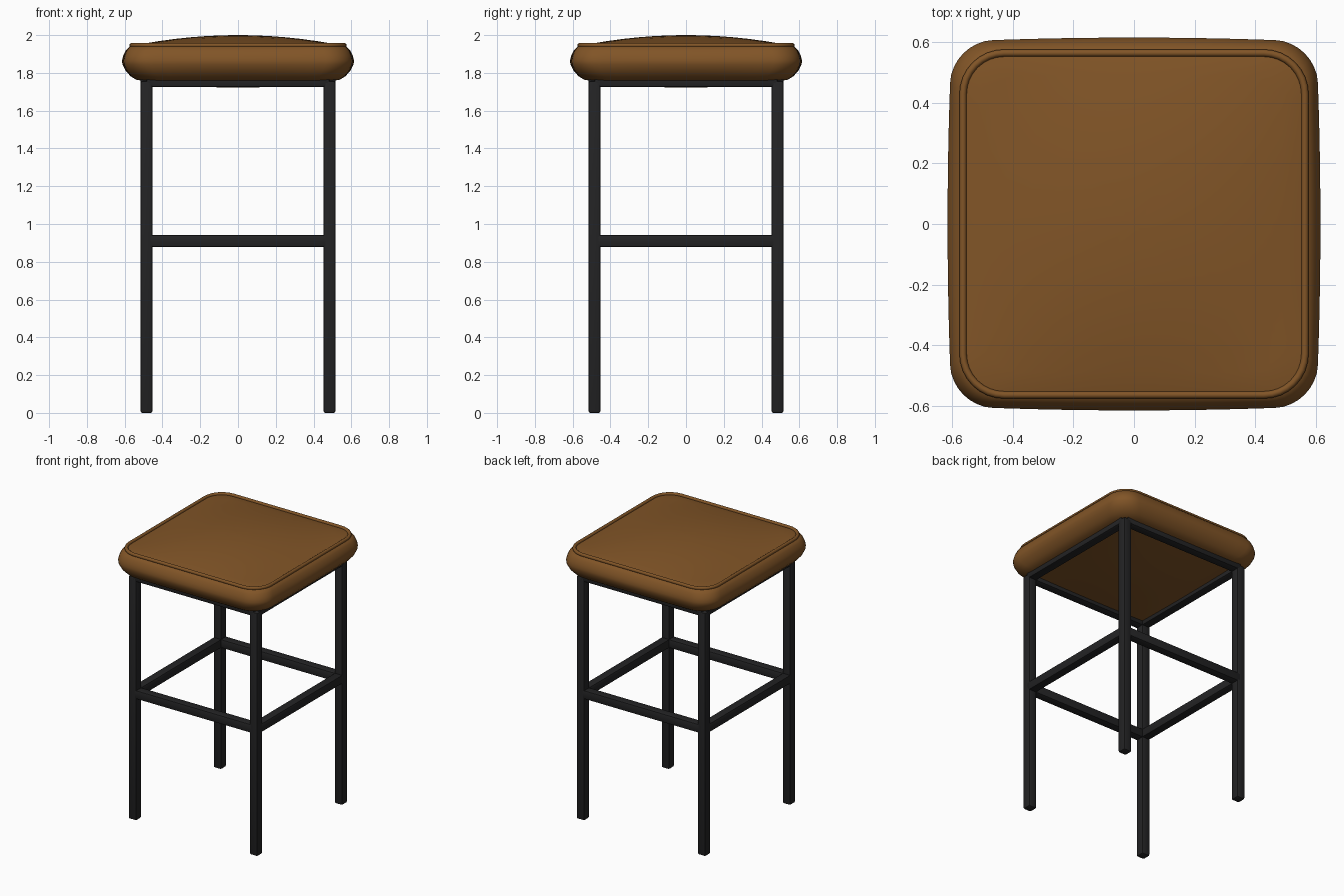
import bpy, bmesh, math

if "Cube" in bpy.data.objects:
    bpy.data.objects.remove(bpy.data.objects["Cube"])


def material(name, rgb):
    m = bpy.data.materials.new(name)
    m.diffuse_color = (*rgb, 1)
    m.use_nodes = True
    m.node_tree.nodes["Principled BSDF"].inputs["Base Color"].default_value = m.diffuse_color
    return m


LEATHER = material("brown leather", (0.22, 0.09, 0.02))
METAL = material("black metal", (0.017, 0.017, 0.018))


def finish(name, bm, mat, angle=40):
    bmesh.ops.recalc_face_normals(bm, faces=bm.faces)
    me = bpy.data.meshes.new(name)
    bm.to_mesh(me)
    bm.free()
    me.materials.append(mat)
    ob = bpy.data.objects.new(name, me)
    bpy.context.collection.objects.link(ob)
    bpy.ops.object.select_all(action='DESELECT')
    ob.select_set(True)
    bpy.context.view_layer.objects.active = ob
    bpy.ops.object.shade_smooth_by_angle(angle=math.radians(angle))
    return ob


def bar(name, lo, hi, chamfer=0.01):
    bm = bmesh.new()
    bmesh.ops.create_cube(bm, size=1)
    for v in bm.verts:
        for i in range(3):
            v.co[i] = lo[i] if v.co[i] < 0 else hi[i]
    bmesh.ops.bevel(bm, geom=bm.edges[:], offset=chamfer, segments=2,
                    profile=0.5, affect='EDGES')
    return finish(name, bm, METAL, 30)


def outline(half, radius, bow=0.0, arc=8, side=12):
    """Rounded square whose sides bow gently outward."""
    pts = []
    c = half - radius
    for q in range(4):
        a0 = q * math.pi / 2
        co, si = math.cos(a0), math.sin(a0)
        local = [(half, -c + 2 * c * i / side) for i in range(side)]
        local += [(c + radius * math.cos(t), c + radius * math.sin(t))
                  for t in (math.pi / 2 * i / arc for i in range(arc))]
        for x, y in local:
            pts.append((x * co - y * si, x * si + y * co))
    return [(x + bow * (x / half) * (1 - (y / half) ** 2),
             y + bow * (y / half) * (1 - (x / half) ** 2)) for x, y in pts]


def bridge(bm, a, b):
    n = len(a)
    for i in range(n):
        bm.faces.new((a[i], a[(i + 1) % n], b[(i + 1) % n], b[i]))


# Seat cushion: domed underside, bulging sides, domed top
def dome(x, y, edge):
    return max(0, 1 - (x / edge) ** 2) * max(0, 1 - (y / edge) ** 2)


bm = bmesh.new()
rings = []
steps = [0.02, 0.15, 0.3, 0.45, 0.6, 0.75, 0.88, 1.0]
for s in steps:
    rings.append([bm.verts.new((x * s, y * s, 1.757 - 0.035 * dome(x * s, y * s, 0.5)))
                  for x, y in outline(0.5, 0.1)])
for half, z, bow in [(0.535, 1.764, 0.004), (0.562, 1.782, 0.007), (0.585, 1.812, 0.01),
                     (0.598, 1.845, 0.014), (0.6, 1.866, 0.014), (0.596, 1.89, 0.012),
                     (0.587, 1.918, 0.007), (0.573, 1.938, 0.002)]:
    rings.append([bm.verts.new((x, y, z)) for x, y in outline(half, 0.135, bow)])
for s in reversed(steps):
    rings.append([bm.verts.new((x * s, y * s, 1.943 + 0.057 * dome(x * s, y * s, 0.56)))
                  for x, y in outline(0.555, 0.13)])
for a, b in zip(rings, rings[1:]):
    bridge(bm, a, b)
bm.faces.new(rings[0][::-1])
bm.faces.new(rings[-1])
finish("seat_cushion", bm, LEATHER, 60)

# Piping cord round the top edge of the cushion
bm = bmesh.new()
cord = []
for k in range(10):
    t = 2 * math.pi * k / 10
    off = 0.012 * math.cos(t)
    cord.append([bm.verts.new((x, y, 1.946 + 0.012 * math.sin(t)))
                 for x, y in outline(0.563 + off, 0.135 + off)])
for k in range(10):
    bridge(bm, cord[k], cord[(k + 1) % 10])
finish("seat_piping", bm, LEATHER, 60)

# Four square legs
P, W = 0.484, 0.0315
for sx, nx in ((-1, "left"), (1, "right")):
    for sy, ny in ((-1, "front"), (1, "back")):
        bar(f"{ny}_{nx}_leg", (sx * P - W, sy * P - W, 0), (sx * P + W, sy * P + W, 1.757))

# Footrest bars and top frame rails on each side
for name, z0, z1 in (("footrest", 0.878, 0.941), ("top_rail", 1.725, 1.785)):
    for s, nx, ny in ((-1, "left", "front"), (1, "right", "back")):
        bar(f"{nx}_{name}", (s * P - W, -P, z0), (s * P + W, P, z1))
        bar(f"{ny}_{name}", (-P, s * P - W, z0), (P, s * P + W, z1))
